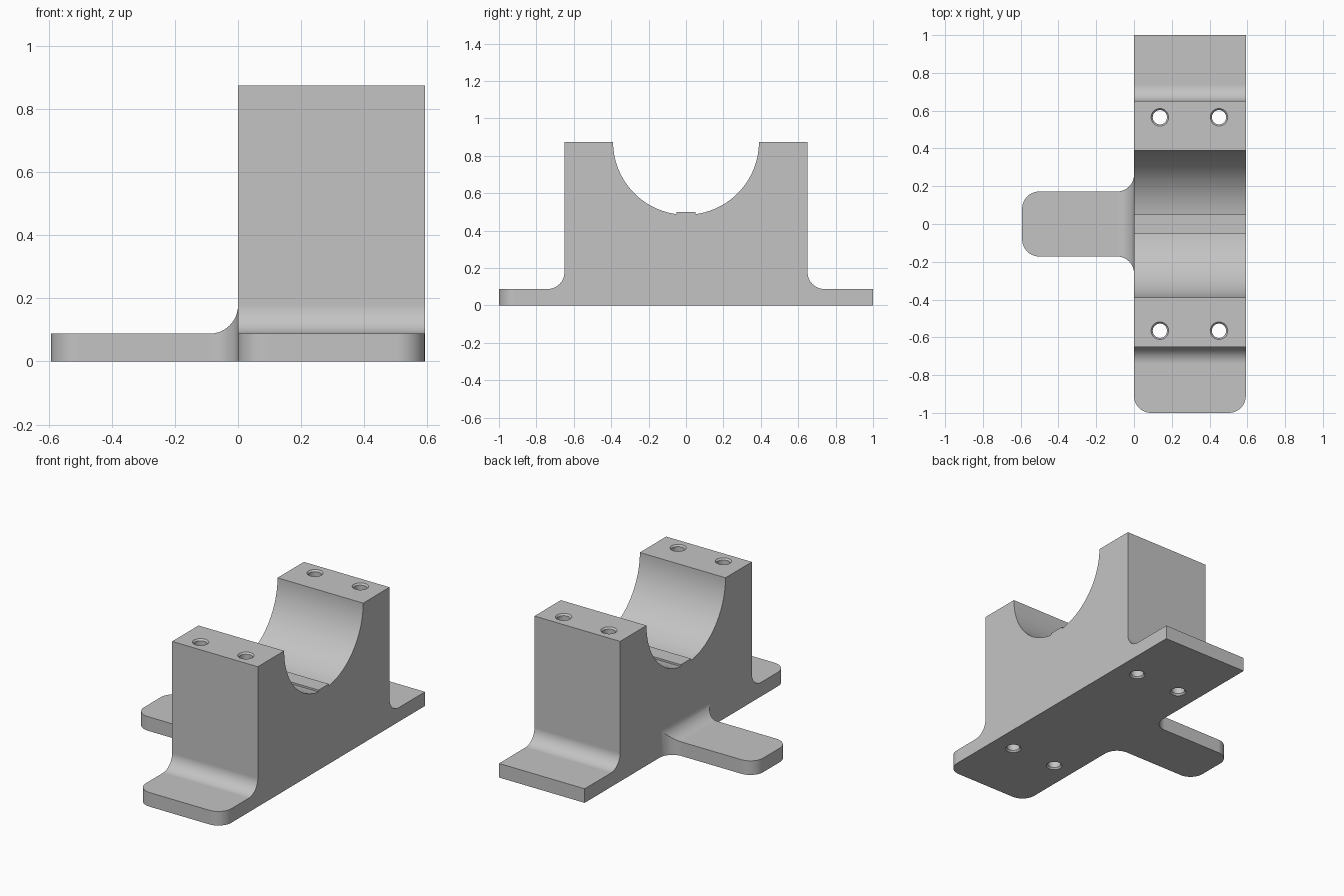
import bpy
import bmesh
from math import sin, cos, pi, sqrt, radians, asin

cube = bpy.data.objects.get("Cube")
if cube:
    bpy.data.objects.remove(cube, do_unlink=True)

WIDTH = 0.592     # body runs from x = 0 to WIDTH, tongue to -WIDTH
HEIGHT = 0.875
PLATE = 0.088     # thickness of feet and tongue
FILLET = 0.09
WALL = 0.65       # half length of the upright block
SADDLE = 0.39     # radius of the cradle
STEPS = 14

grey = bpy.data.materials.new("plain grey")
grey.use_nodes = True
colour = (0.55, 0.55, 0.55, 1)
grey.diffuse_color = colour
grey.node_tree.nodes["Principled BSDF"].inputs["Base Color"].default_value = colour


def finish(name, bm):
    bmesh.ops.recalc_face_normals(bm, faces=bm.faces)
    mesh = bpy.data.meshes.new(name)
    bm.to_mesh(mesh)
    bm.free()
    mesh.materials.append(grey)
    obj = bpy.data.objects.new(name, mesh)
    bpy.context.collection.objects.link(obj)
    return obj


def loft(bm, rings):
    """Join equal rings of points with quads and cap both ends."""
    loops = [[bm.verts.new(p) for p in ring] for ring in rings]
    n = len(loops[0])
    for a, b in zip(loops, loops[1:]):
        for i in range(n):
            j = (i + 1) % n
            bm.faces.new((a[i], a[j], b[j], b[i]))
    bm.faces.new(loops[0])
    bm.faces.new(loops[-1])


def smooth(obj):
    bpy.ops.object.select_all(action='DESELECT')
    obj.select_set(True)
    bpy.context.view_layer.objects.active = obj
    bpy.ops.object.shade_smooth_by_angle(angle=radians(30))
    obj.modifiers.new("even shading", 'WEIGHTED_NORMAL').keep_sharp = True


# Body: half profile of foot, fillet, wall, cradle and raised key, then mirrored
half = [(1, 0), (1, PLATE)]
for i in range(STEPS + 1):
    a = i / STEPS * pi / 2
    half.append((WALL + FILLET * (1 - sin(a)), PLATE + FILLET * (1 - cos(a))))
half.append((WALL, HEIGHT))
KEY = 0.05
end = pi / 2 - asin(KEY / SADDLE)
for i in range(29):
    a = end * i / 28
    half.append((SADDLE * cos(a), HEIGHT - SADDLE * sin(a)))
half.append((KEY, 0.5))
profile = half + [(-y, z) for y, z in reversed(half)]

bm = bmesh.new()
loft(bm, [[(x, y, z) for y, z in profile] for x in (0, WIDTH)])
# Only the front foot has rounded corners
corners = [e for e in bm.edges
           if all(v.co.y < -0.999 for v in e.verts)
           and abs(e.verts[0].co.z - e.verts[1].co.z) > 0.05]
bmesh.ops.bevel(bm, geom=corners, offset=FILLET, offset_type='OFFSET',
                segments=10, profile=0.5, affect='EDGES')
body = finish("bearing_block", bm)

# Bolt holes through the block with a small chamfer at each end
bm = bmesh.new()
for x in (0.137, 0.45):
    for y in (-0.565, 0.565):
        stations = [(-0.01, 0.055), (0.01, 0.038),
                    (HEIGHT - 0.01, 0.038), (HEIGHT + 0.01, 0.055)]
        loft(bm, [[(x + r * cos(k * pi / 16), y + r * sin(k * pi / 16), z)
                   for k in range(32)] for z, r in stations])
cutter = finish("bolt_hole_cutter", bm)
cutter.hide_render = True
cut = body.modifiers.new("bolt holes", 'BOOLEAN')
cut.operation = 'DIFFERENCE'
cut.solver = 'EXACT'
cut.object = cutter
bpy.context.view_layer.objects.active = body
bpy.ops.object.modifier_apply(modifier=cut.name)
bpy.data.objects.remove(cutter, do_unlink=True)
smooth(body)

# Side tongue: rounded tip, flaring out and up where it meets the block
TONGUE = 0.172
rings = []


def section(x, w, h):
    rings.append([(x, -w, 0), (x, w, 0), (x, w, h), (x, -w, h)])


for i in range(STEPS + 1):
    a = i / STEPS * pi / 2
    section(-WIDTH + FILLET * (1 - cos(a)), TONGUE - FILLET * (1 - sin(a)), PLATE)
for i in range(STEPS + 1):
    a = i / STEPS * pi / 2
    rise = FILLET * (1 - cos(a))
    section(-FILLET * (1 - sin(a)), TONGUE + rise, PLATE + rise)
bm = bmesh.new()
loft(bm, rings)
smooth(finish("side_tongue", bm))
